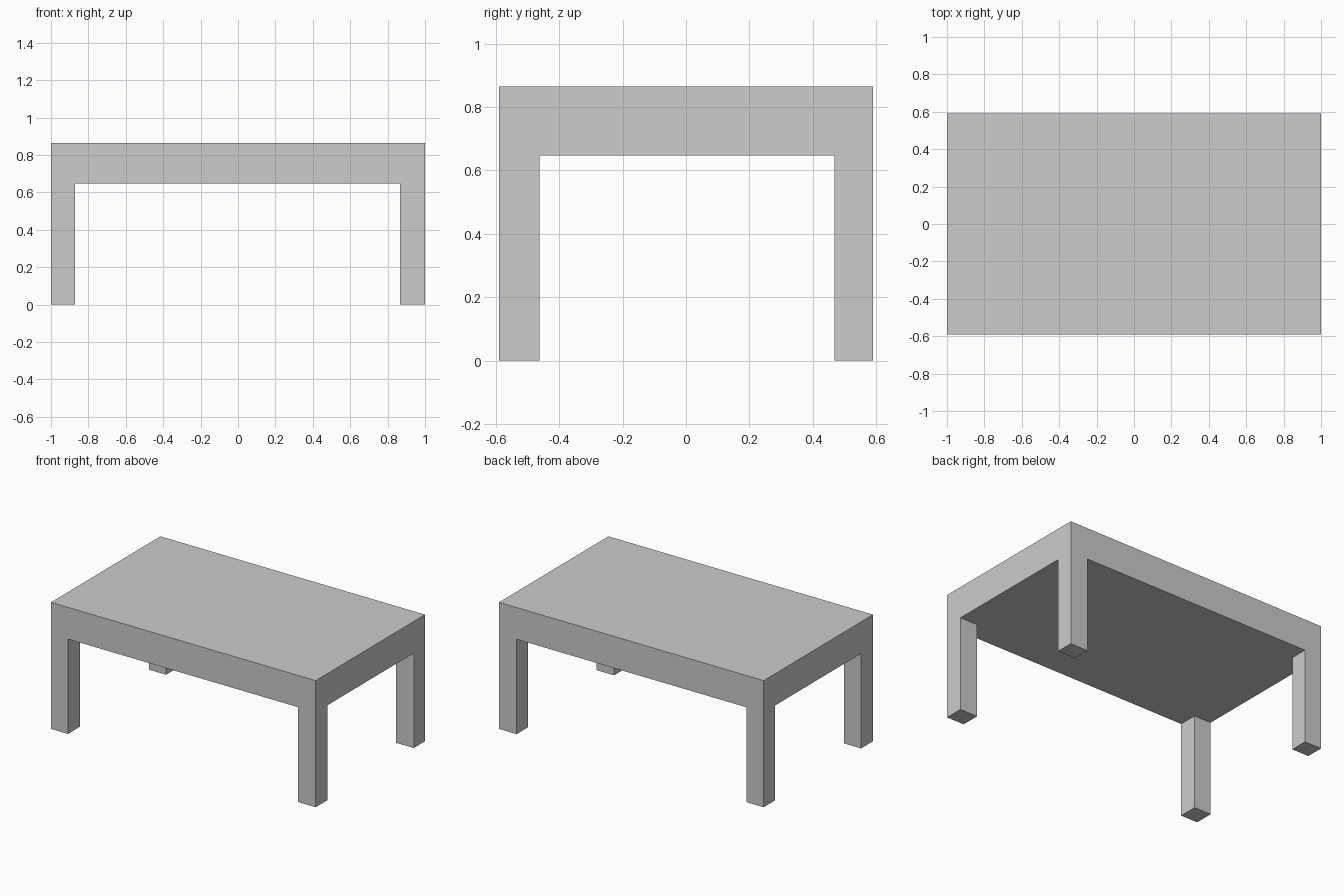
import bpy
import bmesh

if "Cube" in bpy.data.objects:
    bpy.data.objects.remove(bpy.data.objects["Cube"])

# Grid lines of the table plan: outer edges and inner leg edges
XS = (-1.0, -0.872, 0.867, 1.0)
YS = (-0.59, -0.462, 0.469, 0.59)
TOP, UNDER = 0.865, 0.648

bm = bmesh.new()


def extrude_down(faces, z):
    """Extrude faces and move the new caps to height z."""
    ret = bmesh.ops.extrude_face_region(bm, geom=faces)["geom"]
    for v in (g for g in ret if isinstance(g, bmesh.types.BMVert)):
        v.co.z = z
    return [g for g in ret if isinstance(g, bmesh.types.BMFace)]


# Table top: a 3 x 3 face plan with thickness
verts = [[bm.verts.new((x, y, TOP)) for x in XS] for y in YS]
plan = [bm.faces.new((verts[j][i], verts[j][i + 1], verts[j + 1][i + 1], verts[j + 1][i]))
        for j in range(3) for i in range(3)]
top_copy = bmesh.ops.duplicate(bm, geom=plan)["geom"]
under = extrude_down(plan, UNDER)

# Legs: the four corner faces of the underside go down to the floor
for f in under:
    c = f.calc_center_median()
    if (c.x < XS[1] or c.x > XS[2]) and (c.y < YS[1] or c.y > YS[2]):
        caps = extrude_down([f], 0.0)

# Close the top, merge flush faces and clean up normals
bmesh.ops.remove_doubles(bm, verts=bm.verts, dist=1e-5)
bmesh.ops.dissolve_limit(bm, angle_limit=0.01, verts=bm.verts, edges=bm.edges)
bmesh.ops.recalc_face_normals(bm, faces=bm.faces)

mesh = bpy.data.meshes.new("table")
bm.to_mesh(mesh)
bm.free()
table = bpy.data.objects.new("table", mesh)
bpy.context.collection.objects.link(table)
